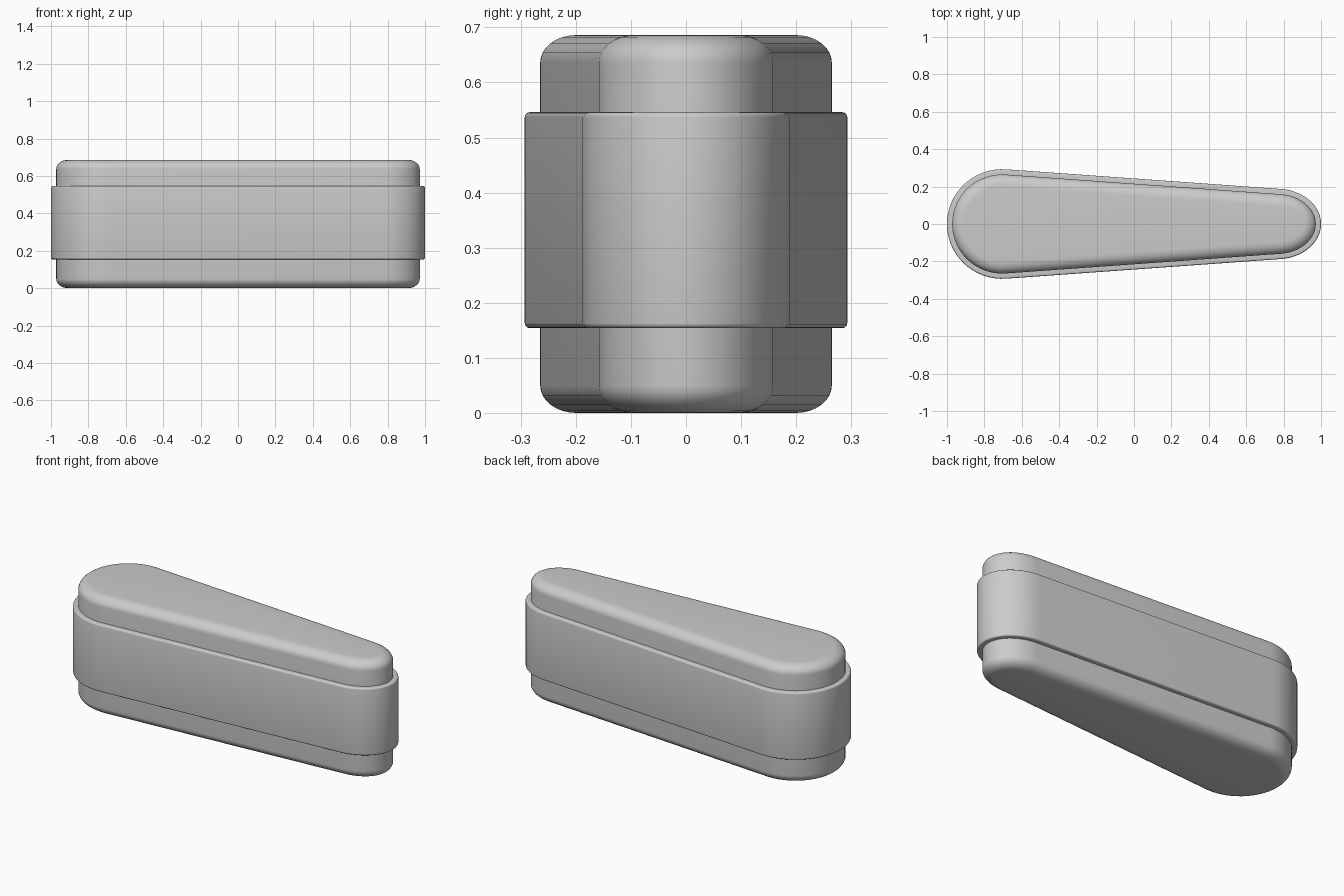
import bpy, bmesh
from math import sin, cos, pi, radians

if "Cube" in bpy.data.objects:
    bpy.data.objects.remove(bpy.data.objects["Cube"])

N = 32  # segments per rounded end


def outline(d):
    """Tapered rounded outline, moved inward by d."""
    pts = []
    # narrow right end, then wide left end: centre x, radii, angle range
    for cx, rx, ry, a0, a1 in ((0.765, 0.235, 0.188, -86, 86),
                               (-0.705, 0.295, 0.293, 86, 274)):
        for i in range(N + 1):
            a = radians(a0 + (a1 - a0) * i / N)
            pts.append((cx + (rx - d) * cos(a), (ry - d) * sin(a)))
    return pts


def loft(name, profile, closed):
    """Sweep (inset, z) profile points around the outline."""
    bm = bmesh.new()
    rings = [[bm.verts.new((x, y, z)) for x, y in outline(d)] for d, z in profile]
    pairs = list(zip(rings, rings[1:]))
    if closed:
        pairs.append((rings[-1], rings[0]))
    for lo, hi in pairs:
        n = len(lo)
        for i in range(n):
            j = (i + 1) % n
            bm.faces.new((lo[i], lo[j], hi[j], hi[i]))
    if not closed:
        bm.faces.new(rings[0][::-1])
        bm.faces.new(rings[-1])
    bmesh.ops.recalc_face_normals(bm, faces=bm.faces)
    mesh = bpy.data.meshes.new(name)
    bm.to_mesh(mesh)
    bm.free()
    ob = bpy.data.objects.new(name, mesh)
    bpy.context.collection.objects.link(ob)
    bpy.context.view_layer.objects.active = ob
    ob.select_set(True)
    bpy.ops.object.shade_smooth_by_angle(angle=radians(35))
    ob.select_set(False)


def rounded(d, z0, z1, w, h, steps):
    """Outer wall at inset d from z0 to z1 with rounded bottom and top edges."""
    arc = [(d + w * (1 - cos(pi / 2 * i / steps)), h * (1 - sin(pi / 2 * i / steps)))
           for i in range(steps + 1)]
    return [(x, z0 + y) for x, y in arc[::-1]] + [(x, z1 - y) for x, y in arc]


# Inner core with softly rounded top and bottom
loft("core", rounded(0.028, 0.0, 0.686, 0.065, 0.05, 8), False)

# Wider band wrapped around the middle
band = rounded(0.0, 0.154, 0.546, 0.009, 0.009, 4)
loft("band", [(0.032, 0.154)] + band + [(0.032, 0.546)], True)
